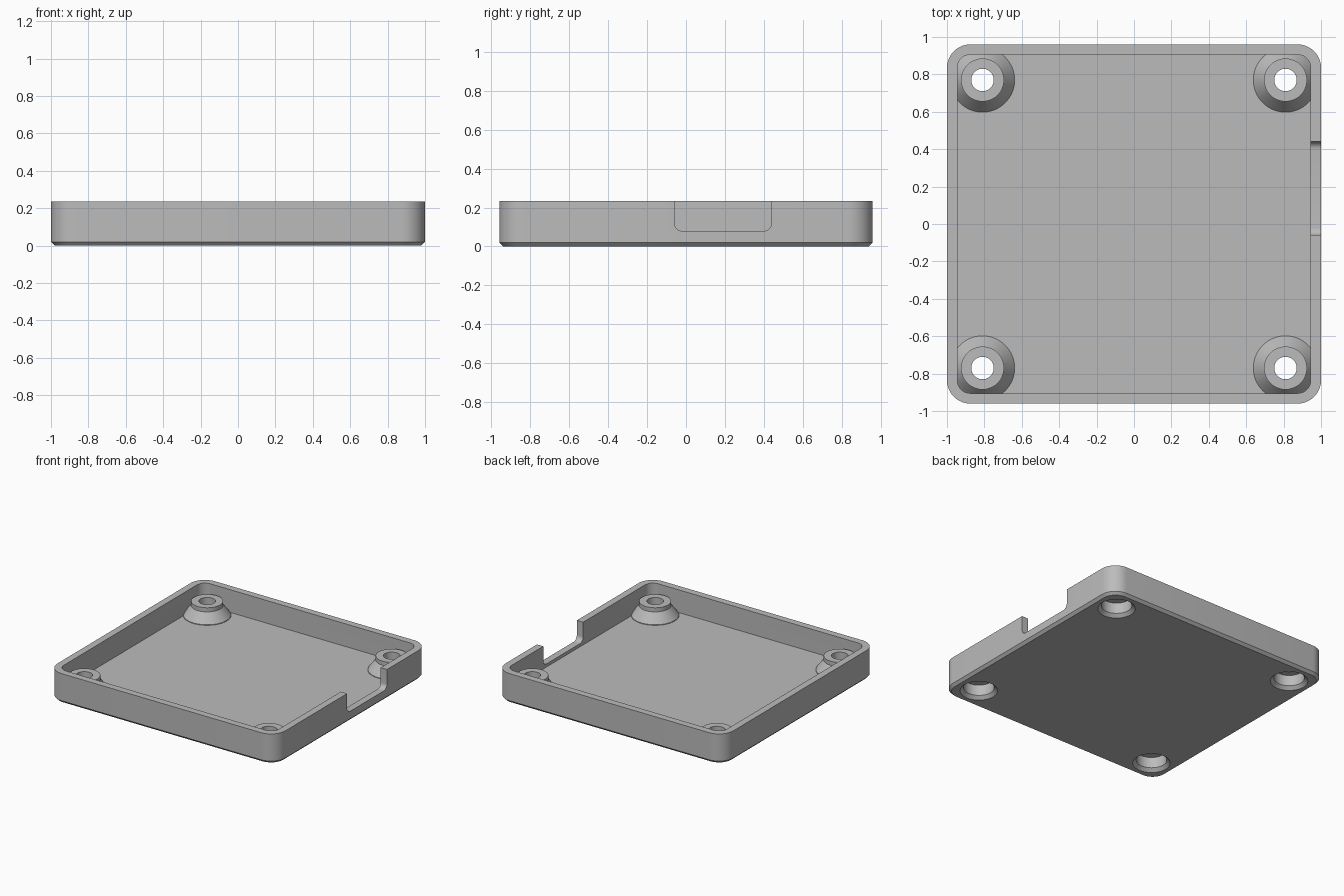
import bpy, bmesh, math

cube = bpy.data.objects.get("Cube")
if cube:
    bpy.data.objects.remove(cube, do_unlink=True)

HEIGHT, FLOOR, WALL = 0.235, 0.055, 0.055
HALF_X, HALF_Y, RADIUS = 1.0, 0.96, 0.125
CHAMFER = 0.02

grey = bpy.data.materials.new("plain grey")
grey.use_nodes = True
grey.diffuse_color = (0.5, 0.5, 0.5, 1)
grey.node_tree.nodes["Principled BSDF"].inputs["Base Color"].default_value = grey.diffuse_color


def make_object(name, bm):
    bmesh.ops.recalc_face_normals(bm, faces=bm.faces)
    mesh = bpy.data.meshes.new(name)
    bm.to_mesh(mesh)
    bm.free()
    mesh.materials.append(grey)
    obj = bpy.data.objects.new(name, mesh)
    bpy.context.collection.objects.link(obj)
    return obj


def loft(name, loops):
    """Skin a stack of equal-length point loops and cap both ends."""
    bm = bmesh.new()
    rings = [[bm.verts.new(p) for p in loop] for loop in loops]
    n = len(rings[0])
    for low, high in zip(rings, rings[1:]):
        for i in range(n):
            j = (i + 1) % n
            bm.faces.new((low[i], low[j], high[j], high[i]))
    bm.faces.new(rings[0][::-1])
    bm.faces.new(rings[-1])
    return make_object(name, bm)


def rounded_rect(inset, z, steps=10):
    r = max(RADIUS - inset, 0.02)
    cx, cy = HALF_X - inset - r, HALF_Y - inset - r
    points = []
    for corner, (sx, sy) in enumerate([(1, 1), (-1, 1), (-1, -1), (1, -1)]):
        for i in range(steps + 1):
            a = math.pi / 2 * (corner + i / steps)
            points.append((sx * cx + r * math.cos(a), sy * cy + r * math.sin(a), z))
    return points


def turned(name, profile, x, y, steps=64):
    """Revolved solid from (radius, z) pairs."""
    angles = [2 * math.pi * i / steps for i in range(steps)]
    return loft(name, [[(x + r * math.cos(a), y + r * math.sin(a), z) for a in angles]
                       for r, z in profile])


def combine(target, other, operation):
    mod = target.modifiers.new(other.name, "BOOLEAN")
    mod.operation = operation
    mod.solver = "EXACT"
    mod.object = other
    bpy.context.view_layer.objects.active = target
    bpy.ops.object.modifier_apply(modifier=mod.name)
    bpy.data.objects.remove(other, do_unlink=True)


# Open tray with chamfered underside
tray = loft("case_tray", [
    rounded_rect(CHAMFER, 0), rounded_rect(0, CHAMFER), rounded_rect(0, HEIGHT),
    rounded_rect(WALL, HEIGHT), rounded_rect(WALL, FLOOR)])

# Screw bosses, then their countersunk stepped bores
corners = [(sx * 0.81, sy * 0.77) for sx in (-1, 1) for sy in (-1, 1)]
for x, y in corners:
    boss = turned("boss", [(0.172, 0.03), (0.172, 0.06), (0.115, 0.135), (0.115, 0.168)], x, y)
    combine(tray, boss, "UNION")
for x, y in corners:
    bore = turned("bore", [(0.145, -0.01), (0.135, 0), (0.11, 0.025), (0.11, 0.11),
                           (0.06, 0.11), (0.06, 0.3)], x, y)
    combine(tray, bore, "DIFFERENCE")

# Connector notch with rounded lower corners in the left wall
y0, y1, sill, r = -0.06, 0.44, 0.08, 0.04
outline = [(y1, 0.3), (y0, 0.3)]
for cy, start in ((y0 + r, math.pi), (y1 - r, 1.5 * math.pi)):
    for i in range(9):
        a = start + math.pi / 2 * i / 8
        outline.append((cy + r * math.cos(a), sill + r + r * math.sin(a)))
notch = loft("notch", [[(x, y, z) for y, z in outline] for x in (0.9, 1.1)])
combine(tray, notch, "DIFFERENCE")

# Smooth curves, crisp edges
bpy.ops.object.select_all(action="DESELECT")
tray.select_set(True)
bpy.context.view_layer.objects.active = tray
bpy.ops.object.shade_smooth_by_angle(angle=math.radians(25))
